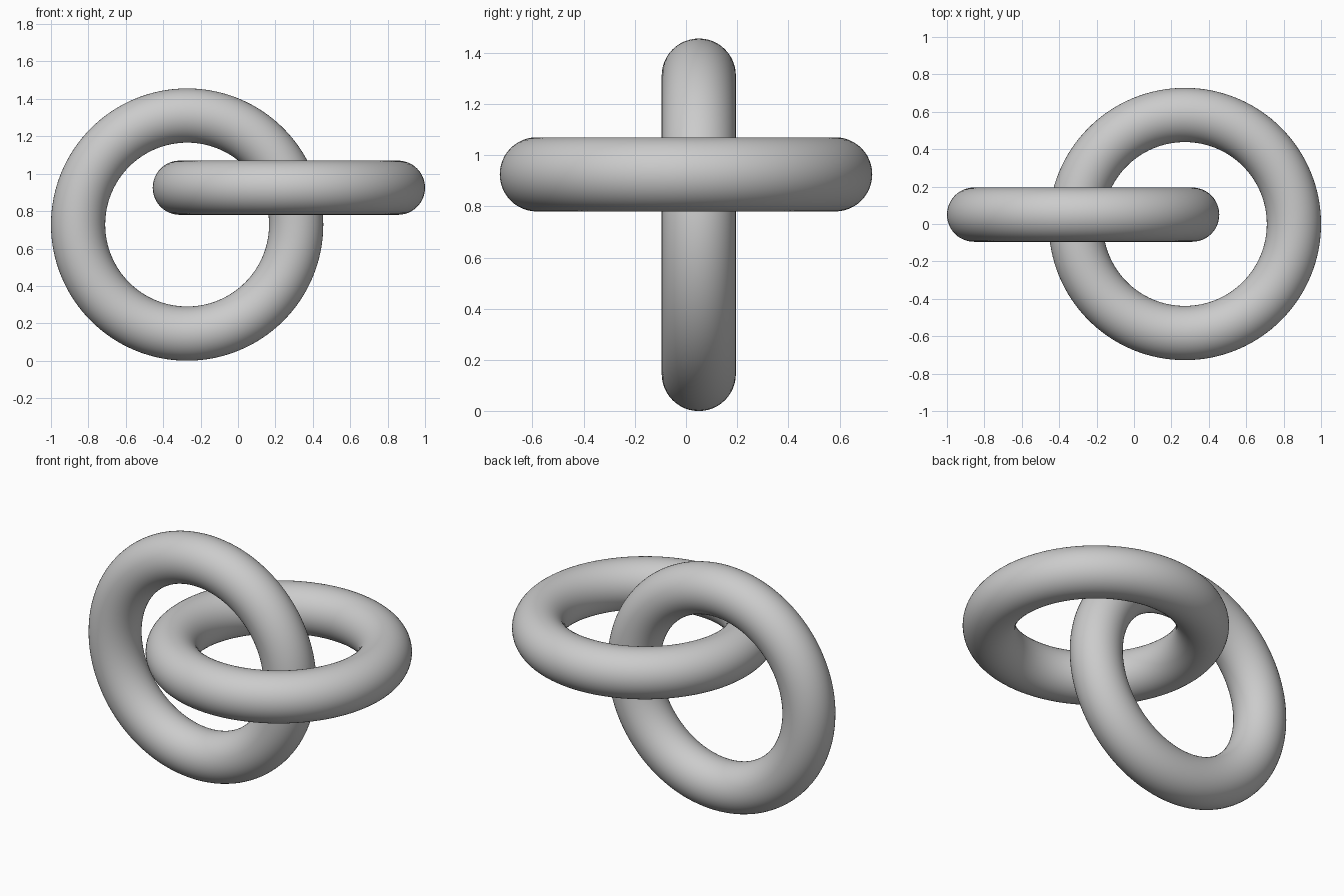
import bpy
import math

# Remove the default cube
cube = bpy.data.objects.get("Cube")
if cube:
    bpy.data.objects.remove(cube, do_unlink=True)

RING_RADIUS = 0.583
TUBE_RADIUS = 0.145

# Single grey material
grey = bpy.data.materials.new("light_grey")
grey.use_nodes = True
colour = (0.6, 0.6, 0.6, 1)
grey.diffuse_color = colour
bsdf = next(n for n in grey.node_tree.nodes if n.type == 'BSDF_PRINCIPLED')
bsdf.inputs["Base Color"].default_value = colour


def add_ring(name, location, tilt):
    bpy.ops.mesh.primitive_torus_add(
        major_radius=RING_RADIUS, minor_radius=TUBE_RADIUS,
        major_segments=128, minor_segments=48,
        location=location, rotation=(tilt, 0, 0))
    ring = bpy.context.object
    ring.name = name
    ring.data.materials.append(grey)
    bpy.ops.object.shade_smooth()
    return ring


# Two interlocked rings
add_ring("upright_ring", (-0.272, 0.05, 0.728), math.pi / 2)
add_ring("level_ring", (0.272, 0, 0.925), 0)
